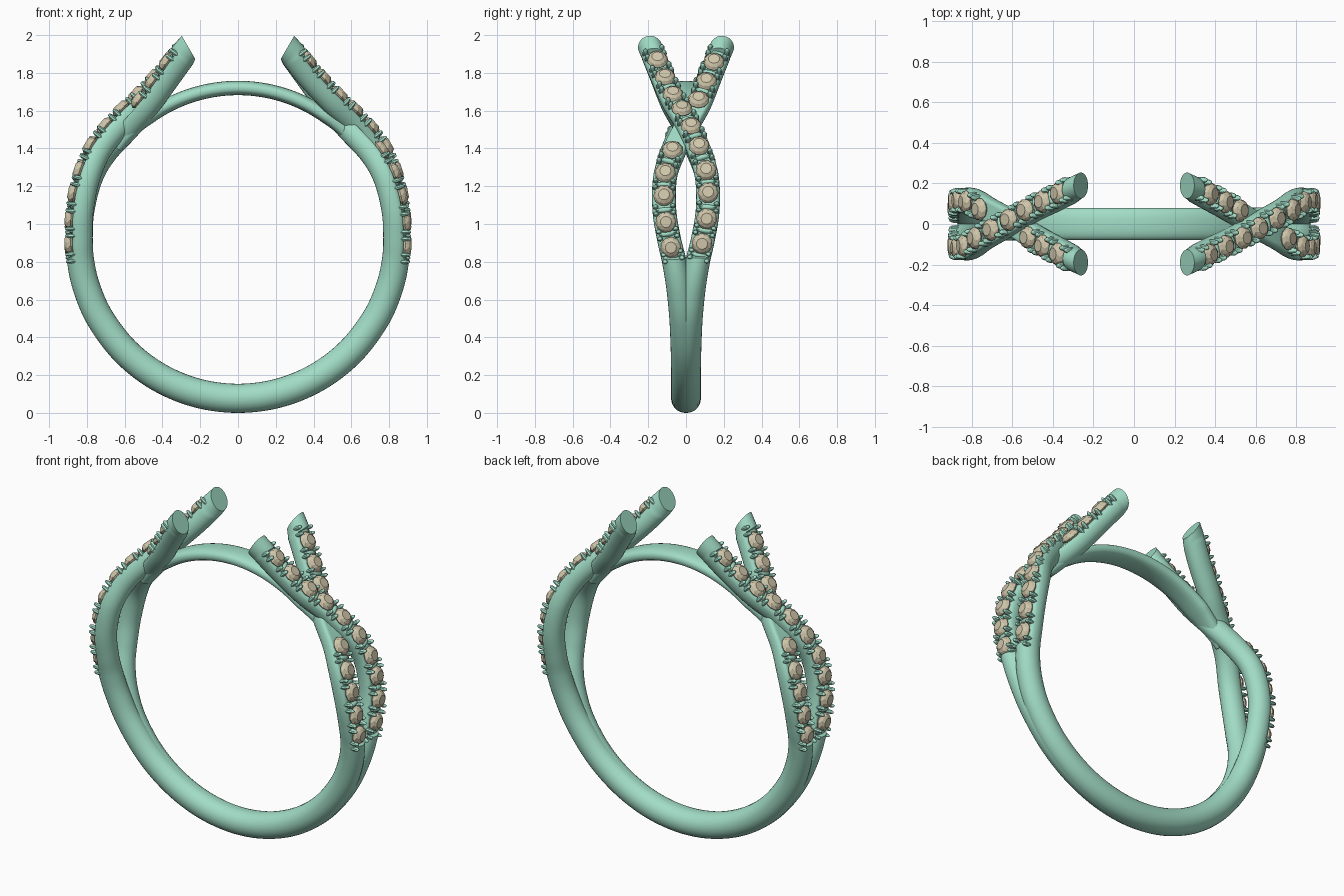
import bpy, bmesh, math
from mathutils import Vector, Matrix

if "Cube" in bpy.data.objects:
    bpy.data.objects.remove(bpy.data.objects["Cube"])

CZ = 0.918          # height of the ring centre


def material(name, col):
    m = bpy.data.materials.new(name)
    m.diffuse_color = (*col, 1)
    m.use_nodes = True
    m.node_tree.nodes["Principled BSDF"].inputs["Base Color"].default_value = m.diffuse_color
    return m


METAL = material("metal", (0.36, 0.72, 0.57))
STONE = material("stone", (0.62, 0.56, 0.40))


def finish(bm, name, mat, smooth=True):
    bmesh.ops.recalc_face_normals(bm, faces=bm.faces)
    me = bpy.data.meshes.new(name)
    bm.to_mesh(me)
    bm.free()
    me.materials.append(mat)
    ob = bpy.data.objects.new(name, me)
    bpy.context.collection.objects.link(ob)
    if smooth:
        bpy.ops.object.select_all(action='DESELECT')
        ob.select_set(True)
        bpy.context.view_layer.objects.active = ob
        bpy.ops.object.shade_smooth_by_angle(angle=math.radians(40))
    return ob


def spline(pts, step):
    """Catmull-Rom through pts, resampled at an even step."""
    p = [2 * pts[0] - pts[1]] + pts + [2 * pts[-1] - pts[-2]]
    dense = []
    for i in range(1, len(p) - 2):
        a, b, c, d = p[i - 1:i + 3]
        for k in range(40):
            t = k / 40
            dense.append(0.5 * (2 * b + (c - a) * t + (2 * a - 5 * b + 4 * c - d) * t * t
                                + (3 * b - a - 3 * c + d) * t ** 3))
    dense.append(pts[-1])
    out, run = [dense[0]], 0
    for a, b in zip(dense, dense[1:]):
        run += (b - a).length
        if run >= step:
            out.append(b)
            run -= step
    out[-1] = dense[-1]
    return out


def frames(path):
    """Point, tangent and outward normal (in the xz plane) along a path."""
    res = []
    for i, p in enumerate(path):
        t = (path[min(i + 1, len(path) - 1)] - path[max(i - 1, 0)]).normalized()
        res.append((p, t, Vector((t.z, 0, -t.x)).normalized()))
    return res


def sweep(bm, rings):
    loops = [[bm.verts.new(v) for v in r] for r in rings]
    n = len(loops[0])
    for a, b in zip(loops, loops[1:]):
        for j in range(n):
            bm.faces.new((a[j], a[(j + 1) % n], b[(j + 1) % n], b[j]))
    bm.faces.new(loops[0])
    bm.faces.new(loops[-1])


# Shank arc, then the rising arm: over and under versions
shank = [(-75, .004), (-60, .005), (-45, .009), (-30, .019), (-18, .037), (-8, .062)]
shank = [Vector((.841 * math.cos(math.radians(a)), y, CZ + .841 * math.sin(math.radians(a))))
         for a, y in shank]
over = [(.84, .092, .93), (.835, .115, 1.08), (.80, .11, 1.25), (.735, .065, 1.40),
        (.62, 0, 1.54), (.50, -.07, 1.655), (.375, -.13, 1.79), (.262, -.19, 1.935)]
under = [(.84, .092, .93), (.83, .115, 1.08), (.785, .11, 1.25), (.71, .065, 1.38),
         (.59, 0, 1.51), (.48, -.07, 1.635), (.37, -.13, 1.785), (.262, -.19, 1.935)]
right = shank + [Vector(p) for p in over]
left = [Vector((-p.x, p.y, p.z)) for p in shank + [Vector(q) for q in under]]
STEP = 0.012
strand = frames(spline(left[::-1] + [Vector((0, .004, CZ - .841))] + right, STEP))
N = len(strand)
END = 6                      # rings at each tip without stones


def paved(i):
    return strand[i][0].z > 0.83 and END <= i < N - END


def strand_rings():
    rings = []
    for i, (p, t, n) in enumerate(strand):
        e = min(i, N - 1 - i)
        if e < END:          # lean the cut end over
            n = n.lerp(Vector((math.copysign(.5, p.x), 0, .86)), 1 - e / END).normalized()
        k = min(1, max(0, (p.z - .1) / .8))
        w = (.075 - .012 * k) / math.sqrt(1 - t.y ** 2)
        if e < END:
            w = .064
        h = .077 - .006 * k
        ring = []
        for j in range(28):
            a = math.tau * j / 28
            hh = h * math.sin(a)
            if paved(i):
                hh = min(hh, .036)
            ring.append(p + n * hh + Vector((0, w * math.cos(a), 0)))
        rings.append(ring)
    return rings


def local(p, t, n):
    s = n.cross(t).normalized()
    return Matrix(((t.x, s.x, n.x, p.x), (t.y, s.y, n.y, p.y), (t.z, s.z, n.z, p.z), (0, 0, 0, 1)))


def add_stone(bm, m):
    # table, crown, girdle and pavilion of a round cut stone
    prof = [(.030, .078, .5), (.047, .066, 0), (.056, .052, .5), (.056, .046, .5), (.012, 0, .5)]
    sweep(bm, [[m @ Vector((r * math.cos(math.tau * (j + o) / 10),
                            r * math.sin(math.tau * (j + o) / 10), h)) for j in range(10)]
               for r, h, o in prof])


def add_prongs(bm, m):
    # two pairs of rounded claws between neighbouring stones
    for dx in (-.019, .019):
        for dy in (-.046, .046):
            q = m @ Matrix.Translation((dx, dy, .042)) @ Matrix.Diagonal((.013, .016, .035, 1))
            bmesh.ops.create_uvsphere(bm, u_segments=8, v_segments=6, radius=1, matrix=q)
    q = m @ Matrix.Translation((0, 0, .034)) @ Matrix.Diagonal((.016, .05, .02, 1))
    bmesh.ops.create_uvsphere(bm, u_segments=8, v_segments=6, radius=1, matrix=q)


def build_strand(tag, turn):
    tube, stones, prongs = bmesh.new(), bmesh.new(), bmesh.new()
    sweep(tube, strand_rings())
    idx = [i for i in range(N) if paved(i)]
    for side in (-1, 1):
        run = [i for i in idx if strand[i][0].x * side > 0]
        n = round(len(run) * STEP / .123)
        for k in range(2 * n + 1):       # odd = stone, even = claws
            i = run[min(len(run) - 1, round(k * len(run) / (2 * n)))]
            p, t, nn = strand[i]
            if side < 0 and 1.40 < p.z < 1.61:
                continue                 # hidden below the crossing strand
            if k % 2:
                add_stone(stones, local(p, t, nn))
            else:
                add_prongs(prongs, local(p, t, nn))
    for bm, name, mat, sm in ((tube, "strand", METAL, True), (stones, "stones", STONE, False),
                              (prongs, "claws", METAL, True)):
        bm.transform(Matrix.Rotation(turn, 4, 'Z'))
        finish(bm, tag + "_" + name, mat, sm)


# The two twisting strands are half-turn copies of each other
build_strand("first", 0)
build_strand("second", math.pi)

# Thin flat bridge closing the finger hole at the top
rings = []
for k in range(61):
    a = math.radians(37 + 106 * k / 60)
    f = min(1, min(k, 60 - k) / 10)
    w, h, r = .035 + .045 * f, .038, .802 + .012 * (1 - f)
    ring = []
    for j in range(24):
        b = math.tau * j / 24
        c, s = math.cos(b), math.sin(b)
        rr = r + h * math.copysign(abs(s) ** .8, s)
        ring.append(Vector((rr * math.cos(a), w * math.copysign(abs(c) ** .8, c), CZ + rr * math.sin(a))))
    rings.append(ring)
bm = bmesh.new()
sweep(bm, rings)
finish(bm, "bridge", METAL)
